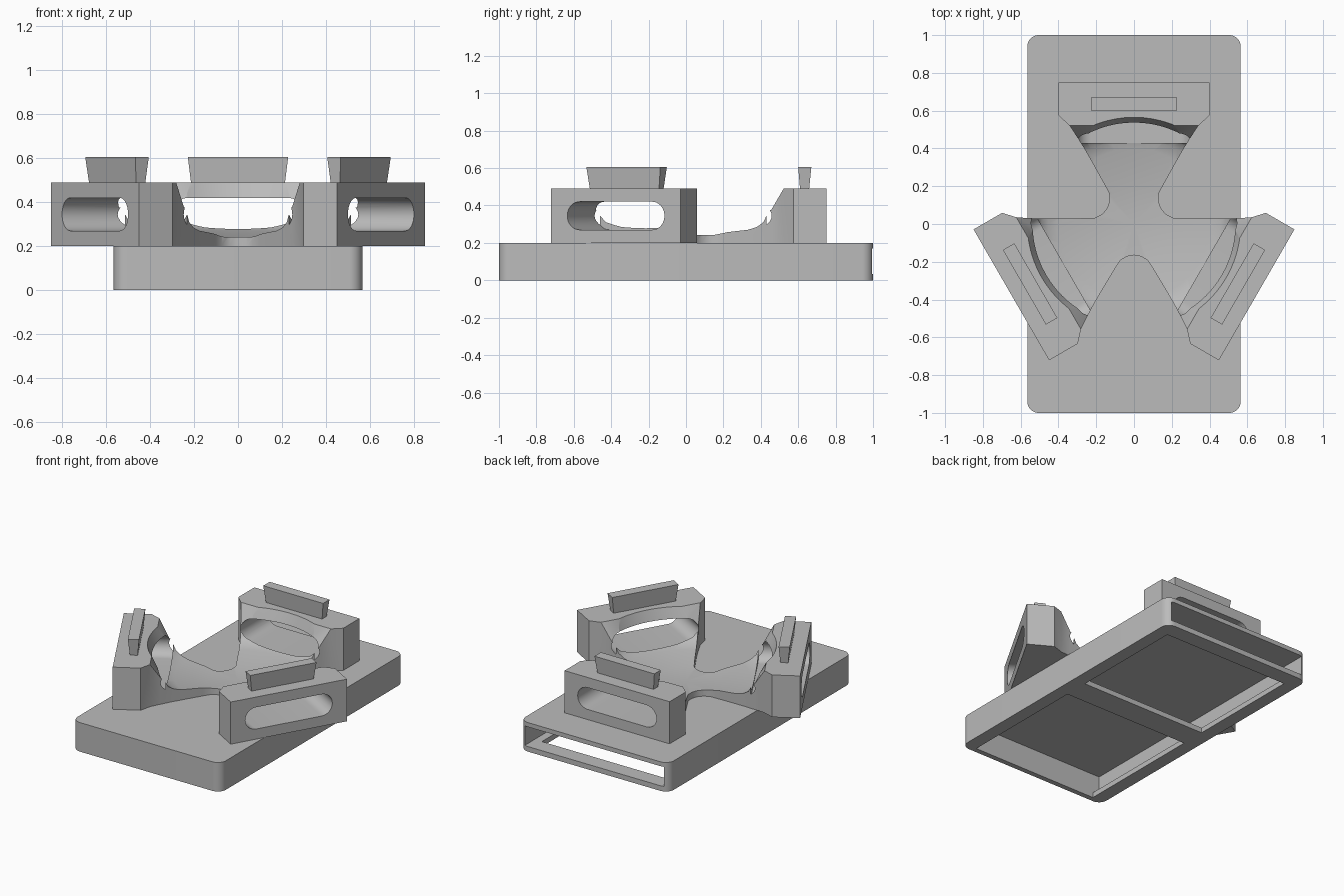
import bpy, bmesh, math
from mathutils import Matrix

if "Cube" in bpy.data.objects:
    bpy.data.objects.remove(bpy.data.objects["Cube"])

grey = bpy.data.materials.new("plain grey")
grey.diffuse_color = (0.5, 0.5, 0.5, 1)
grey.use_nodes = True
grey.node_tree.nodes["Principled BSDF"].inputs["Base Color"].default_value = grey.diffuse_color


def turn(i):
    return Matrix.Rotation(math.radians(120 * i), 4, 'Z')


def finish(bm, name, mat=None):
    bmesh.ops.recalc_face_normals(bm, faces=bm.faces)
    me = bpy.data.meshes.new(name)
    bm.to_mesh(me)
    bm.free()
    if mat is not None:
        me.transform(mat)
    me.materials.append(grey)
    ob = bpy.data.objects.new(name, me)
    bpy.context.collection.objects.link(ob)
    return ob


def loft(name, lower, upper, mat=None):
    """Closed solid between two matching loops of 3D points."""
    bm = bmesh.new()
    a = [bm.verts.new(p) for p in lower]
    b = [bm.verts.new(p) for p in upper]
    bm.faces.new(a)
    bm.faces.new(b)
    for i in range(len(a)):
        j = (i + 1) % len(a)
        bm.faces.new((a[i], a[j], b[j], b[i]))
    return finish(bm, name, mat)


def prism(name, outline, z0, z1, mat=None):
    return loft(name, [(x, y, z0) for x, y in outline], [(x, y, z1) for x, y in outline], mat)


def rect(x0, x1, y0, y1):
    return [(x0, y0), (x1, y0), (x1, y1), (x0, y1)]


def rounded(hx, hy, r, n=8):
    """Rounded rectangle outline."""
    pts = []
    for k, (sx, sy) in enumerate(((1, 1), (-1, 1), (-1, -1), (1, -1))):
        for i in range(n + 1):
            a = math.radians(90 * k + 90 * i / n)
            p = (sx * (hx - r) + r * math.cos(a), sy * (hy - r) + r * math.sin(a))
            if not pts or math.dist(p, pts[-1]) > 1e-5:
                pts.append(p)
    return pts


def cut(target, cutters):
    for c in cutters:
        m = target.modifiers.new("cut", 'BOOLEAN')
        m.operation, m.solver, m.object = 'DIFFERENCE', 'EXACT', c
    bpy.context.view_layer.update()
    me = bpy.data.meshes.new_from_object(
        target.evaluated_get(bpy.context.evaluated_depsgraph_get()))
    target.modifiers.clear()
    target.data = me
    for c in cutters:
        bpy.data.objects.remove(c)


def smooth(ob):
    bpy.ops.object.select_all(action='DESELECT')
    ob.select_set(True)
    bpy.context.view_layer.objects.active = ob
    bpy.ops.object.shade_smooth_by_angle(angle=math.radians(30))


# Hollow base tray: open at the back, two windows underneath
base = prism("base_tray", rounded(0.565, 1.0, 0.06), 0, 0.2)
cut(base, [
    prism("cavity", rect(-0.53, 0.53, -0.97, 1.1), 0.035, 0.17),
    prism("front_window", rect(-0.475, 0.475, -0.965, -0.08), -0.1, 0.1),
    prism("back_window", rect(-0.475, 0.475, 0.09, 0.89), -0.1, 0.1)])
smooth(base)

# Three-armed holder: block ends joined by curved notches
half = [(0.04, 0.172), (0.075, 0.195), (0.1, 0.235), (0.13, 0.285), (0.175, 0.36),
        (0.213, 0.425), (0.25, 0.495), (0.28, 0.555), (0.298, 0.634)]
notch = [(-x, -d) for x, d in reversed(half)] + [(0, -0.165)] + [(x, -d) for x, d in half]
outline = []
for i in range(3):
    arm = [(0.4, 0.75), (-0.4, 0.75)]
    for pts, k in ((arm, i), (notch, i - 1)):
        for x, y in pts:
            a = math.radians(120 * k)
            outline.append((x * math.cos(a) - y * math.sin(a), x * math.sin(a) + y * math.cos(a)))
holder = prism("three_arm_holder", outline, 0.2, 0.49)

# Bowl hollow, turned from a profile
profile = [(0, 0.238), (0.2, 0.243), (0.28, 0.258), (0.4, 0.27), (0.455, 0.285), (0.495, 0.31),
           (0.515, 0.345), (0.522, 0.38), (0.545, 0.44), (0.565, 0.49), (0.575, 0.53), (0, 0.53)]
bm = bmesh.new()
vs = [bm.verts.new((r, 0, z)) for r, z in profile]
es = [bm.edges.new(p) for p in zip(vs, vs[1:])]
bmesh.ops.spin(bm, geom=vs + es, cent=(0, 0, 0), axis=(0, 0, 1),
               angle=math.tau, steps=72, use_merge=True)
bmesh.ops.remove_doubles(bm, verts=bm.verts, dist=1e-5)
cutters = [finish(bm, "bowl_cutter")]

# Sloped rim shoulders and the long round-ended slots through each arm
side = [(0.3, 0.375), (0.455, 0.375), (0.522, 0.49), (0.54, 0.53), (0.3, 0.53)]
slot = []
for k in range(2):
    for i in range(17):
        a = math.radians(-90 + 180 * k + 180 * i / 16)
        slot.append(((0.225, -0.225)[k] + 0.075 * math.cos(a), 0.345 + 0.075 * math.sin(a)))
for i in range(3):
    cutters.append(loft("rim_cutter", [(-0.38, y, z) for y, z in side],
                        [(0.38, y, z) for y, z in side], turn(i)))
    cutters.append(loft("slot_cutter", [(x, 0.43, z) for x, z in slot],
                        [(x, 0.85, z) for x, z in slot], turn(i)))
cut(holder, cutters)
smooth(holder)

# Flared tabs on top of each arm
for i, name in enumerate(("back_tab", "left_tab", "right_tab")):
    loft(name, [(x, y, 0.485) for x, y in rect(-0.213, 0.213, 0.61, 0.658)],
         [(x, y, 0.605) for x, y in rect(-0.228, 0.228, 0.6, 0.67)], turn(i))
